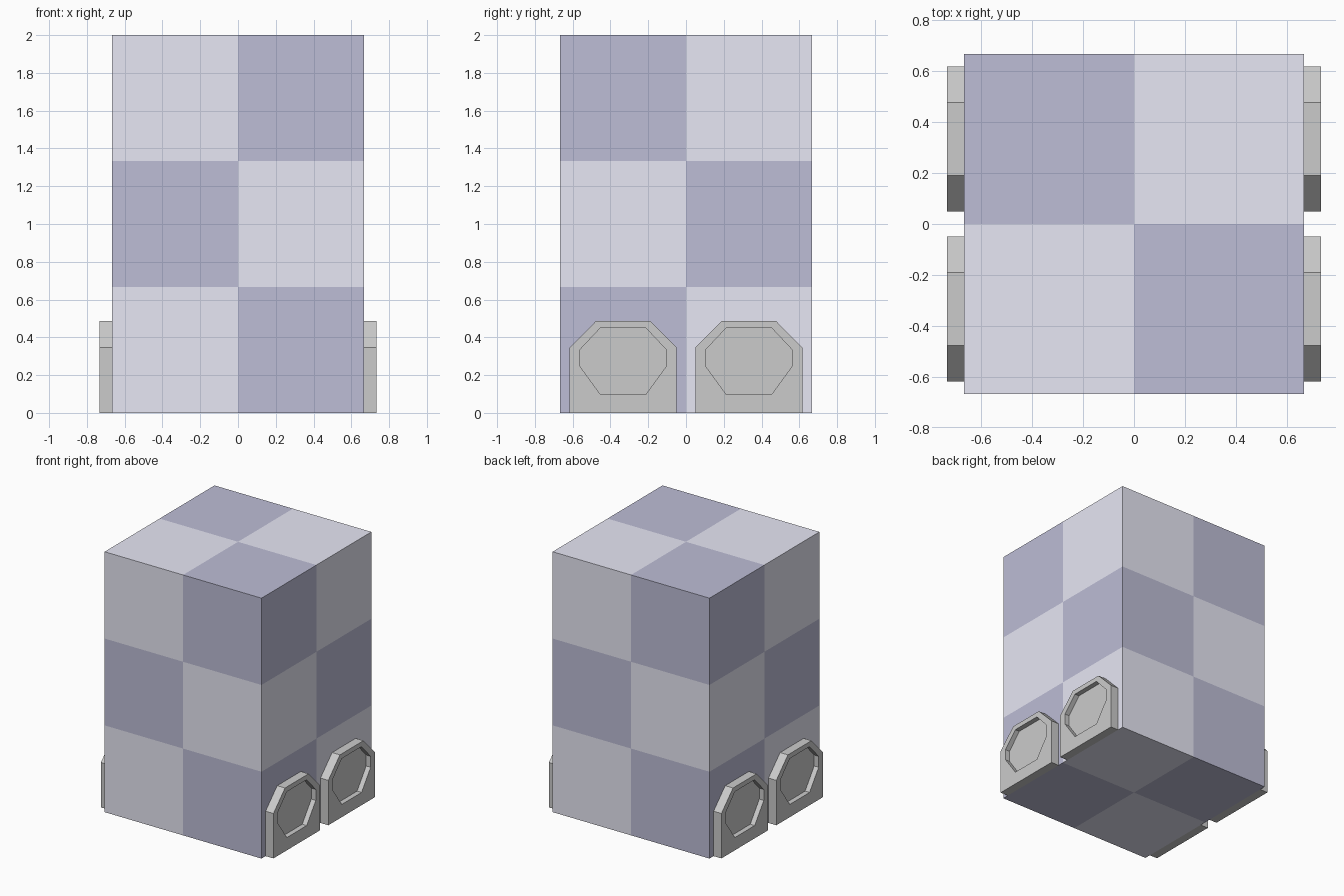
import bpy, bmesh
from mathutils import Vector

if "Cube" in bpy.data.objects:
    bpy.data.objects.remove(bpy.data.objects["Cube"])

H = 2 / 3      # half width of the body, also the size of one check


def finish(name, bm):
    bmesh.ops.recalc_face_normals(bm, faces=bm.faces)
    me = bpy.data.meshes.new(name)
    bm.to_mesh(me)
    bm.free()
    ob = bpy.data.objects.new(name, me)
    bpy.context.scene.collection.objects.link(ob)
    return ob


def prism(name, profile, x0, x1):
    """Extrude a (y, z) outline along x."""
    bm = bmesh.new()
    face = bm.faces.new([bm.verts.new((x0, y, z)) for y, z in profile])
    ext = bmesh.ops.extrude_face_region(bm, geom=[face])["geom"]
    verts = [v for v in ext if isinstance(v, bmesh.types.BMVert)]
    bmesh.ops.translate(bm, verts=verts, vec=(x1 - x0, 0, 0))
    return finish(name, bm)


def material(name, color):
    m = bpy.data.materials.new(name)
    m.diffuse_color = color
    m.use_nodes = True
    m.node_tree.nodes["Principled BSDF"].inputs["Base Color"].default_value = m.diffuse_color
    return m


# Chequered body: a box cut into 2 x 2 x 3 checks
bm = bmesh.new()
bmesh.ops.create_cube(bm, size=2)
for v in bm.verts:
    v.co = Vector((v.co.x * H, v.co.y * H, v.co.z + 1))
for co, no in (((0, 0, 0), (1, 0, 0)), ((0, 0, 0), (0, 1, 0)),
               ((0, 0, H), (0, 0, 1)), ((0, 0, 2 * H), (0, 0, 1))):
    geom = bm.verts[:] + bm.edges[:] + bm.faces[:]
    bmesh.ops.bisect_plane(bm, geom=geom, plane_co=co, plane_no=no)
for f in bm.faces:
    f.normal_update()
    c = f.calc_center_median() - f.normal * 0.1
    f.material_index = (int(c.x > 0) + int(c.y > 0) + int(c.z // H)) % 2
body = finish("chequered_body", bm)
body.data.materials.append(material("pale_violet", (0.8, 0.8, 0.91, 1)))
body.data.materials.append(material("dark_violet", (0.51, 0.51, 0.67, 1)))

# Side plates with chamfered tops and recessed octagonal panels
half_plate = [(0.284, 0), (0.284, 0.345), (0.143, 0.487)]
half_recess = [(0.12, 0.098), (0.23, 0.249), (0.23, 0.333), (0.12, 0.45)]


def outline(half, cy):
    return [(cy + y, z) for y, z in half] + [(cy - y, z) for y, z in reversed(half)]


for sx, side in ((1, "right"), (-1, "left")):
    for cy, end in ((-0.333, "front"), (0.333, "back")):
        plate = prism(f"{side}_{end}_plate", outline(half_plate, cy), sx * H, sx * 0.733)
        cutter = prism(f"{side}_{end}_recess_cutter", outline(half_recess, cy),
                       sx * 0.695, sx * 0.8)
        cutter.hide_render = True
        cutter.hide_viewport = True
        mod = plate.modifiers.new("recess", 'BOOLEAN')
        mod.operation = 'DIFFERENCE'
        mod.solver = 'EXACT'
        mod.object = cutter
